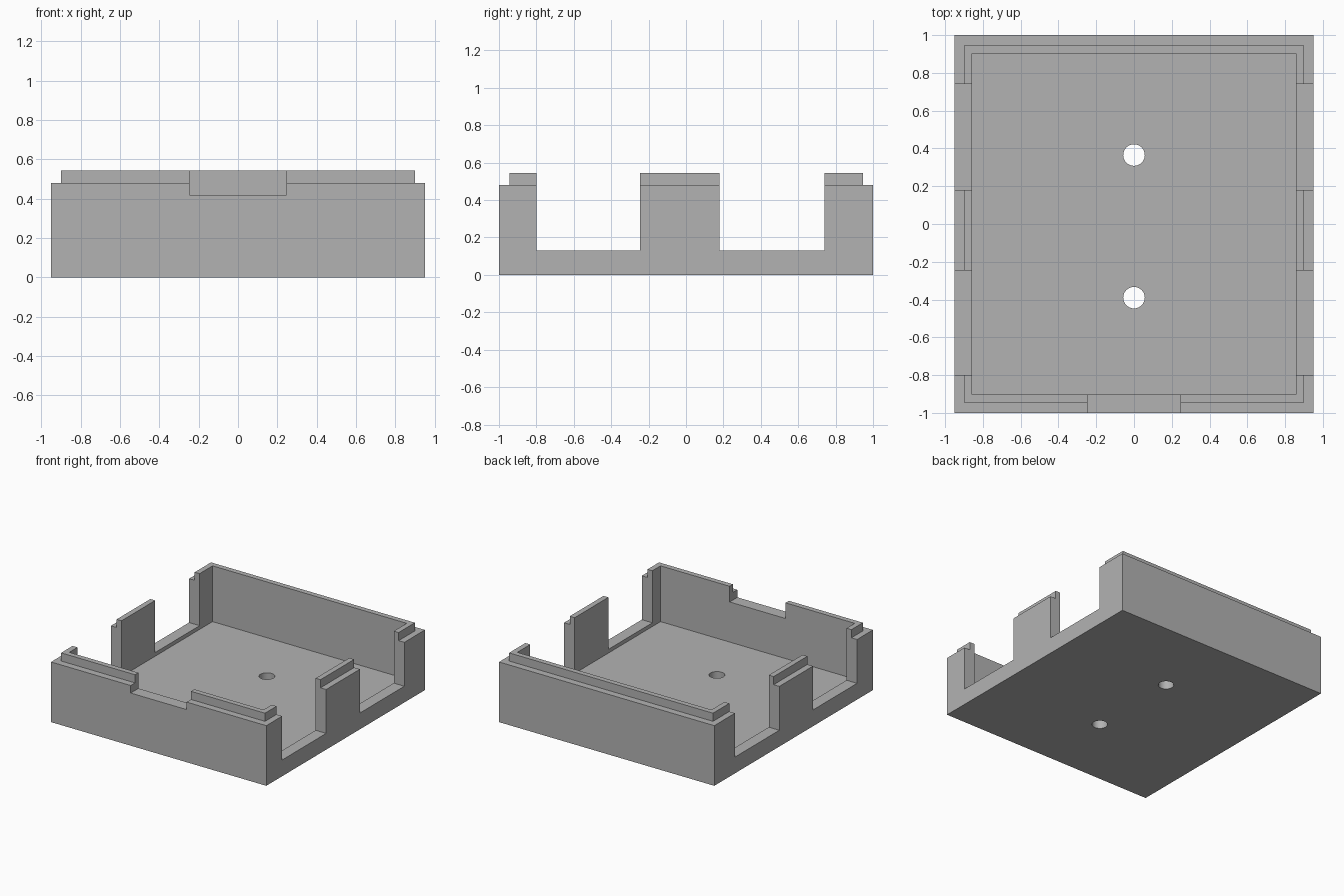
import bpy

default = bpy.data.objects.get("Cube")
if default:
    bpy.data.objects.remove(default, do_unlink=True)

grey = bpy.data.materials.new("mid grey")
grey.use_nodes = True
grey.diffuse_color = (0.45, 0.45, 0.45, 1)
grey.node_tree.nodes["Principled BSDF"].inputs["Base Color"].default_value = (0.45, 0.45, 0.45, 1)

HALF_X, HALF_Y = 0.95, 1.0
RIM_Z, LIP_Z, SILL_Z, FLOOR_Z, NOTCH_Z = 0.48, 0.545, 0.13, 0.10, 0.42
ABOVE = 0.8


def box(name, low, high):
    """Box spanning two opposite corners."""
    bpy.ops.mesh.primitive_cube_add(size=1, location=[(a + b) / 2 for a, b in zip(low, high)])
    ob = bpy.context.object
    ob.name = name
    ob.scale = [b - a for a, b in zip(low, high)]
    bpy.ops.object.transform_apply(location=True, rotation=True, scale=True)
    ob.data.materials.append(grey)
    return ob


def combine(target, tool, operation):
    """Apply a boolean and discard the tool."""
    tool.hide_render = True
    mod = target.modifiers.new(operation.title(), 'BOOLEAN')
    mod.operation = operation
    mod.solver = 'EXACT'
    mod.object = tool
    bpy.context.view_layer.objects.active = target
    bpy.ops.object.modifier_apply(modifier=mod.name)
    bpy.data.objects.remove(tool, do_unlink=True)


# Outer shell with a stepped lip along the rim
tray = box("open_tray", (-HALF_X, -HALF_Y, 0), (HALF_X, HALF_Y, RIM_Z))
lip = box("rim_lip", (-0.9, -0.945, 0.3), (0.9, 0.945, LIP_Z))
combine(tray, lip, 'UNION')

# Hollow interior
cavity = box("cavity_cutter", (-0.857, -0.903, FLOOR_Z), (0.857, 0.903, ABOVE))
combine(tray, cavity, 'DIFFERENCE')

# Openings through both side walls
for y0, y1 in ((-0.8, -0.245), (0.18, 0.74)):
    opening = box("side_opening_cutter", (-1.2, y0, SILL_Z), (1.2, y1, ABOVE))
    combine(tray, opening, 'DIFFERENCE')

# Shallow notch in the front wall
notch = box("front_notch_cutter", (-0.247, -1.2, NOTCH_Z), (0.247, -0.7, ABOVE))
combine(tray, notch, 'DIFFERENCE')

# Round mounting holes through the floor
for y in (-0.39, 0.365):
    bpy.ops.mesh.primitive_cylinder_add(vertices=48, radius=0.057, depth=0.5, location=(0, y, 0.05))
    drill = bpy.context.object
    drill.name = "floor_hole_cutter"
    drill.data.materials.append(grey)
    combine(tray, drill, 'DIFFERENCE')

# Smooth hole walls, crisp edges elsewhere
bpy.ops.object.select_all(action='DESELECT')
tray.select_set(True)
bpy.context.view_layer.objects.active = tray
bpy.ops.object.shade_smooth_by_angle()
